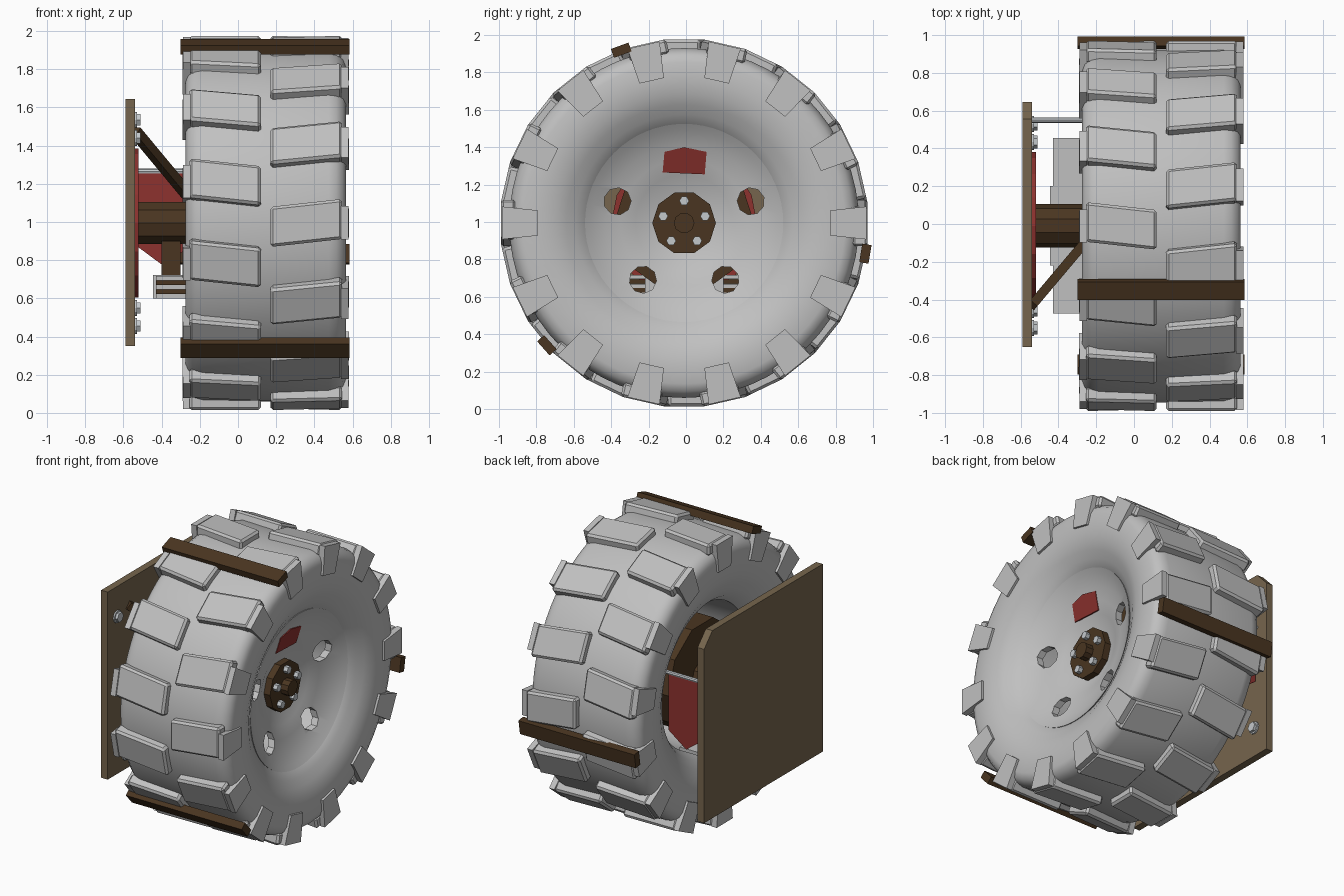
import bpy, bmesh, math
from mathutils import Matrix, Vector

if "Cube" in bpy.data.objects:
    bpy.data.objects.remove(bpy.data.objects["Cube"])

CY, CZ, MID = -0.01, 0.995, 0.145      # wheel centre and middle of the tyre along x
COUNT = 14                             # tread blocks per row


def material(name, rgb):
    m = bpy.data.materials.new(name)
    m.diffuse_color = (*rgb, 1)
    m.use_nodes = True
    m.node_tree.nodes["Principled BSDF"].inputs["Base Color"].default_value = m.diffuse_color
    return m


GREY = material("grey", (0.53, 0.53, 0.53))
STEEL = material("pale_steel", (0.55, 0.58, 0.60))
BROWN = material("dark_brown", (0.068, 0.036, 0.015))
BOARD = material("weathered_wood", (0.18, 0.13, 0.075))
RED = material("red", (0.27, 0.032, 0.028))


def finish(name, bm, mat, smooth=False):
    bmesh.ops.recalc_face_normals(bm, faces=bm.faces)
    me = bpy.data.meshes.new(name)
    bm.to_mesh(me)
    bm.free()
    me.materials.append(mat)
    ob = bpy.data.objects.new(name, me)
    bpy.context.collection.objects.link(ob)
    if smooth:
        bpy.ops.object.select_all(action='DESELECT')
        ob.select_set(True)
        bpy.context.view_layer.objects.active = ob
        bpy.ops.object.shade_smooth_by_angle(angle=math.radians(35))
    return ob


def wheel(deg=0):
    """Local x = axle, y = outward, z = around the wheel."""
    return Matrix.Translation((0, CY, CZ)) @ Matrix.Rotation(math.radians(deg), 4, 'X')


def lathe(name, profile, mat, seg=64, smooth=True):
    """Spin a closed (radius, x) loop about the axle."""
    bm = bmesh.new()
    rings = []
    for i in range(seg):
        m = wheel(360 * i / seg)
        rings.append([bm.verts.new(m @ Vector((x, r, 0))) for r, x in profile])
    n = len(profile)
    for i in range(seg):
        a, b = rings[i], rings[(i + 1) % seg]
        for j in range(n):
            k = (j + 1) % n
            bm.faces.new((a[j], a[k], b[k], b[j]))
    return finish(name, bm, mat, smooth)


def add_box(bm, x, y, z, m=Matrix(), bevel=0, shear=0):
    """Box from ranges; shear slides it along z as x grows."""
    xc = sum(x) / 2
    v = [bm.verts.new(m @ Vector((a, b, c + shear * (a - xc))))
         for a in x for b in y for c in z]
    faces = [bm.faces.new([v[i] for i in f]) for f in
             ((0, 1, 3, 2), (4, 6, 7, 5), (0, 4, 5, 1), (2, 3, 7, 6), (0, 2, 6, 4), (1, 5, 7, 3))]
    if bevel:
        edges = list({e for f in faces for e in f.edges})
        bmesh.ops.bevel(bm, geom=edges, offset=bevel, segments=1, affect='EDGES')


def box(name, x, y, z, mat, m=Matrix()):
    bm = bmesh.new()
    add_box(bm, x, y, z, m)
    return finish(name, bm, mat)


def add_rod(bm, x0, x1, r, seg, y=CY, z=CZ, turn=0):
    """Cylinder along x."""
    m = (Matrix.Translation(((x0 + x1) / 2, y, z)) @ Matrix.Rotation(math.radians(turn), 4, 'X')
         @ Matrix.Rotation(math.pi / 2, 4, 'Y'))
    bmesh.ops.create_cone(bm, cap_ends=True, segments=seg, radius1=r, radius2=r,
                          depth=x1 - x0, matrix=m)


def rod(name, x0, x1, r, seg, mat, y=CY, z=CZ, turn=0):
    bm = bmesh.new()
    add_rod(bm, x0, x1, r, seg, y, z, turn)
    return finish(name, bm, mat)


def plate(name, points, push, mat):
    """Thin sheet through the points, thickened along push."""
    bm = bmesh.new()
    f = bm.faces.new([bm.verts.new(p) for p in points])
    out = bmesh.ops.extrude_face_region(bm, geom=[f], use_keep_orig=True)
    bmesh.ops.translate(bm, vec=push, verts=[g for g in out['geom'] if isinstance(g, bmesh.types.BMVert)])
    return finish(name, bm, mat)


# Tyre carcass: one half profile, mirrored about its middle
half = [(.935, .33), (.925, .37), (.90, .405), (.86, .42), (.76, .42), (.69, .41),
        (.63, .385), (.58, .355), (.53, .325), (.49, .27)]
lathe("tyre", [(r, MID + o) for r, o in half] + [(r, MID - o) for r, o in reversed(half)], GREY)

# Tread blocks and side lugs, the inner row half a pitch behind
treads, lugs = bmesh.new(), bmesh.new()
for s in (1, -1):
    for k in range(COUNT):
        m = wheel((k + (0 if s == 1 else 0.5)) * 360 / COUNT)
        ends = sorted((MID + s * 0.025, MID + s * 0.40))
        add_box(treads, ends, (.90, .98), (-.105, .105), m, .014, -0.11 * s)
        v = [lugs.verts.new(m @ Vector((MID + s * o, r, side * w)))
             for r, w, o in ((.78, .067, .436), (.975, .088, .434), (.975, .088, .395), (.78, .067, .39))
             for side in (-1, 1)]
        for f in ((0, 1, 3, 2), (2, 3, 5, 4), (4, 5, 7, 6), (6, 7, 1, 0), (0, 2, 4, 6), (1, 7, 5, 3)):
            lugs.faces.new([v[i] for i in f])
finish("tread_blocks", treads, GREY)
finish("side_lugs", lugs, GREY)

# Dished wheel disc with four round openings
dish = [(.53, .475), (.50, .455), (.42, .41), (.34, .388), (.26, .362), (.18, .325), (.05, .31)]
disc = lathe("wheel_disc", dish + [(r - .005, x - .05) for r, x in reversed(dish)], GREY)
cut = bmesh.new()
for a in (18, 162, 234, 306):
    c = wheel(a) @ Vector((0, .375, 0))
    add_rod(cut, .2, .6, .073, 9, c.y, c.z, a)
cutter = finish("opening_cutter", cut, GREY)
cutter.hide_render = True
cutter.hide_viewport = True
mod = disc.modifiers.new("openings", 'BOOLEAN')
mod.object = cutter
mod.operation = 'DIFFERENCE'
mod.solver = 'EXACT'

# Red patch lying on the dish
plate("red_patch", [(.377 + (z - 1.26) * .27, y, z) for y, z in
                    ((-.125, 1.265), (-.115, 1.375), (-.01, 1.40), (.11, 1.375), (.10, 1.255))],
      (-.009, 0, 0), RED)

# Hub, axle and brake drum
rod("hub_plate", .29, .37, .17, 10, BROWN)
rod("hub_nut", .36, .425, .055, 10, BROWN)
studs = bmesh.new()
for k in range(5):
    c = wheel(90 + 72 * k) @ Vector((0, .118, 0))
    add_rod(studs, .36, .40, .026, 6, c.y, c.z)
finish("hub_studs", studs, STEEL)
rod("axle", -.54, .31, .115, 10, BROWN)
rod("brake_drum", -.12, .22, .375, 10, BROWN)

# Wooden planks strapped across the tread
for i, a in enumerate((110, -9.6, 221.7)):
    box(f"tread_plank_{i + 1}", (-.30, .585), (.958, 1.008), (-.05, .05), BROWN, wheel(a))

# Mounting board with one cut corner
plate("mounting_board", [(-.54, y, z) for y, z in
                         ((-.65, .35), (.645, .35), (.645, 1.55), (.555, 1.645), (-.65, 1.645))],
      (-.05, 0, 0), BOARD)
rod("mounting_disc", -.545, -.52, .39, 16, RED)
bolts = bmesh.new()
for k in range(4):
    c = wheel(90 * k) @ Vector((0, -.54, .445))
    add_rod(bolts, -.545, -.512, .034, 6, c.y, c.z)
    add_rod(bolts, -.545, -.53, .042, 12, c.y, c.z)
finish("board_bolts", bolts, STEEL)

# Diagonal strut from board to axle
a, b = Vector((-.54, -.43, 1.475)), Vector((-.22, -.05, 1.09))
d = b - a
box("strut", (-.025, .025), (-.025, .025), (0, d.length), BROWN,
    Matrix.Translation(a) @ d.to_track_quat('Z', 'Y').to_matrix().to_4x4())

# Leaf spring stack below the axle, with its clamp
for i, (mat, span) in enumerate(((GREY, .465), (BROWN, .42), (GREY, .37), (BROWN, .31), (GREY, .25))):
    top = .718 - i * .024
    box(f"spring_leaf_{i + 1}", (-.43, -.27), (CY - span, CY + span), (top - .0235, top), mat)
box("spring_clamp", (-.445, -.255), (CY - .21, CY + .21), (.598, .722), GREY)
for s in (-1, 1):
    box("clamp_post", (-.40, -.30), (CY + s * .06 - .02, CY + s * .06 + .02), (.71, .90), BROWN)

# Pointed banner hanging from a rod
rod("banner_rod", -.545, -.20, .014, 8, STEEL, .55, 1.265)
plate("banner", [(x, .555, z) for x, z in
                 ((-.525, 1.262), (-.255, 1.262), (-.255, .87), (-.39, .77), (-.525, .87))],
      (0, -.012, 0), RED)
